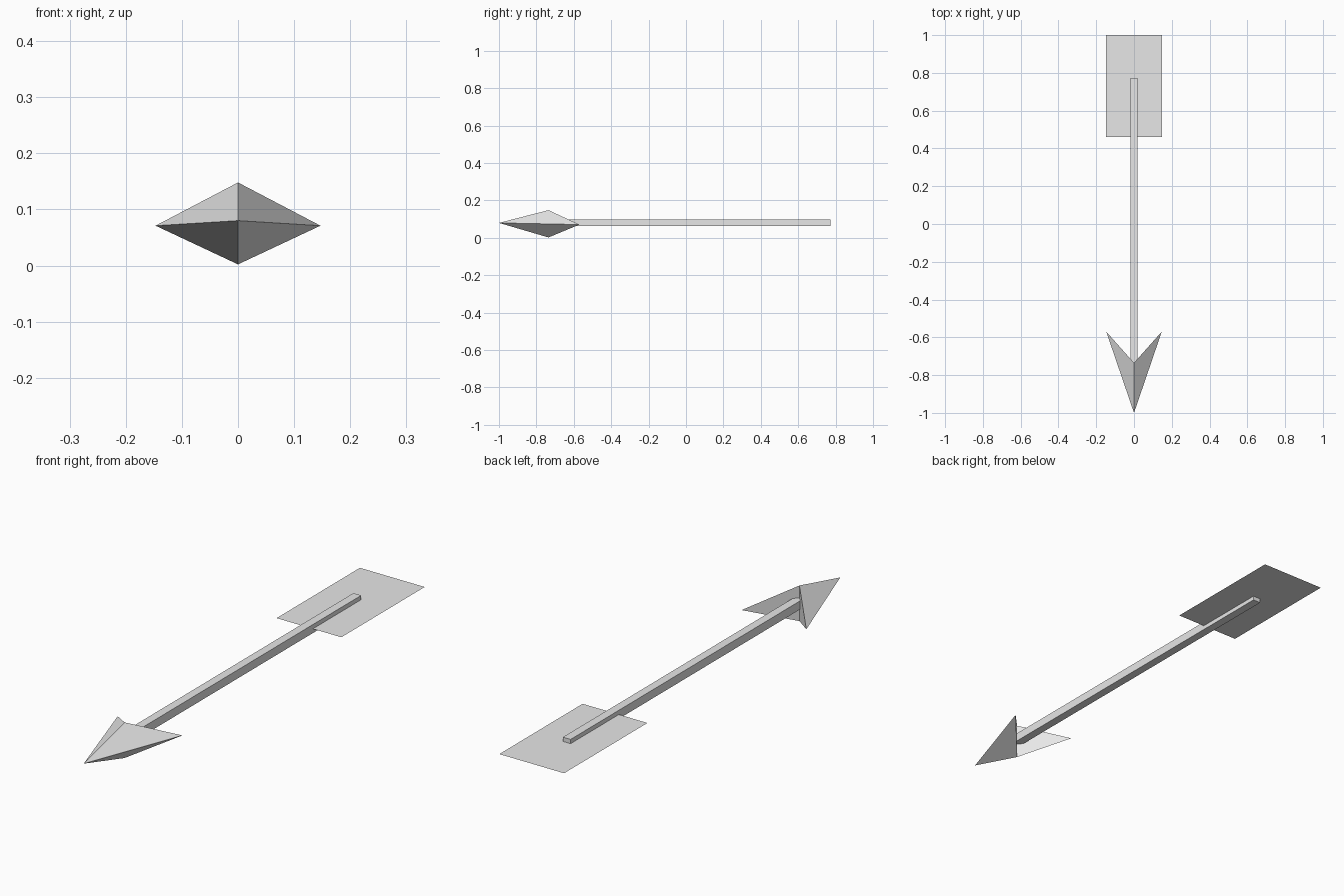
import bpy

cube = bpy.data.objects.get("Cube")
if cube:
    bpy.data.objects.remove(cube, do_unlink=True)

# One plain grey for every part
grey = bpy.data.materials.new("light grey")
grey.use_nodes = True
colour = (0.8, 0.8, 0.8, 1)
grey.diffuse_color = colour
grey.node_tree.nodes["Principled BSDF"].inputs["Base Color"].default_value = colour

AXIS_Z = 0.08       # height of the arrow's centre line
HALF_WIDTH = 0.147  # shared by the head and the fletching


def add_mesh(name, verts, faces):
    mesh = bpy.data.meshes.new(name)
    mesh.from_pydata(verts, [], faces)
    mesh.materials.append(grey)
    obj = bpy.data.objects.new(name, mesh)
    bpy.context.collection.objects.link(obj)
    return obj


# Barbed head: left half, mirrored to the right
tip, top, bottom, barb = range(4)
head = add_mesh(
    "arrow_head",
    [(0, -1, AXIS_Z), (0, -0.735, 0.148), (0, -0.735, 0.002), (HALF_WIDTH, -0.57, 0.071)],
    [(tip, barb, top), (tip, bottom, barb), (top, barb, bottom)],
)
mirror = head.modifiers.new("mirror", 'MIRROR')
mirror.use_axis[0] = True

# Square shaft running from inside the head to the fletching
front, back, radius = -0.74, 0.773, 0.0175
bpy.ops.mesh.primitive_cube_add(size=1, location=(0, (front + back) / 2, AXIS_Z))
shaft = bpy.context.object
shaft.name = "shaft"
shaft.scale = (2 * radius, back - front, 2 * radius)
shaft.data.materials.append(grey)

# Flat sheet of fletching through the middle of the shaft
add_mesh(
    "fletching",
    [(x, y, AXIS_Z) for x, y in ((-HALF_WIDTH, 0.46), (HALF_WIDTH, 0.46),
                                 (HALF_WIDTH, 1), (-HALF_WIDTH, 1))],
    [(0, 1, 2, 3)],
)
